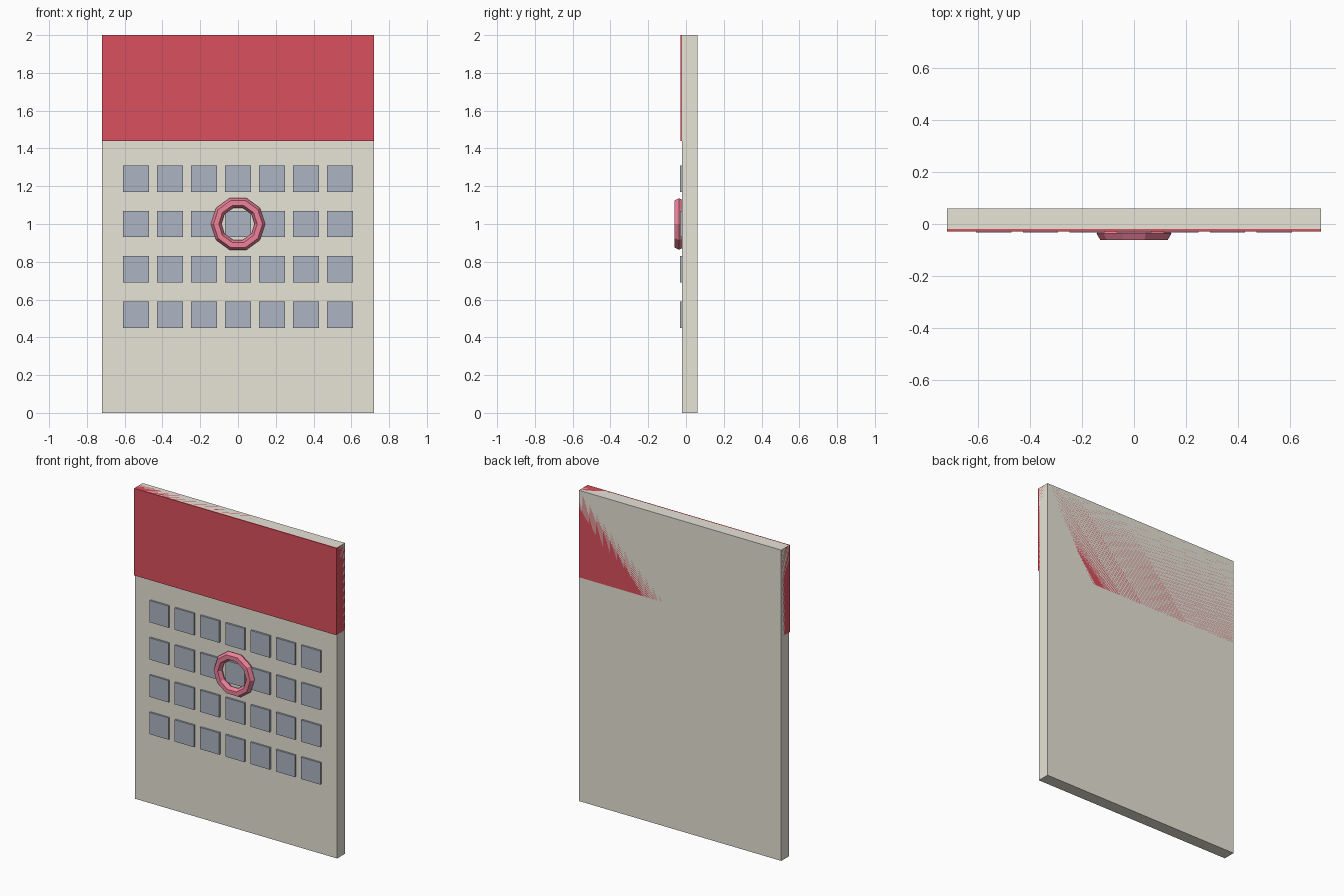
import bpy, math

if "Cube" in bpy.data.objects:
    bpy.data.objects.remove(bpy.data.objects["Cube"])


def material(name, color):
    m = bpy.data.materials.new(name)
    m.diffuse_color = (*color, 1)
    m.use_nodes = True
    m.node_tree.nodes["Principled BSDF"].inputs["Base Color"].default_value = m.diffuse_color
    return m


def box(name, x, y, z, mat):
    # box from (min, max) ranges
    c = [(a + b) / 2 for a, b in (x, y, z)]
    bpy.ops.mesh.primitive_cube_add(size=1, location=c)
    o = bpy.context.object
    o.name = name
    o.scale = [b - a for a, b in (x, y, z)]
    bpy.ops.object.transform_apply(location=False, rotation=False, scale=True)
    o.data.materials.append(mat)
    return o


paper = material("paper", (0.80, 0.77, 0.68))
red = material("red", (0.70, 0.08, 0.11))
slate = material("slate", (0.42, 0.46, 0.54))
pink = material("pink_red", (0.85, 0.22, 0.32))

# backing board and header band wrapped over its top
box("board", (-0.72, 0.72), (-0.02, 0.06), (0, 2), paper)
box("header", (-0.72, 0.72), (-0.028, 0.06), (1.44, 2), red)

# grid of day squares
for row in range(4):
    for col in range(7):
        x, z = (col - 3) * 0.18, 1.24 - row * 0.24
        box(f"day_square_{row}_{col}", (x - 0.068, x + 0.068), (-0.032, -0.018),
            (z - 0.07, z + 0.07), slate)

# low-poly marker ring around one day
bpy.ops.mesh.primitive_torus_add(major_radius=0.116, minor_radius=0.028,
                                 major_segments=10, minor_segments=6,
                                 location=(0, -0.037, 1.0),
                                 rotation=(math.pi / 2, 0, 0))
ring = bpy.context.object
ring.name = "marker_ring"
ring.data.materials.append(pink)
for p in ring.data.polygons:
    p.use_smooth = False
